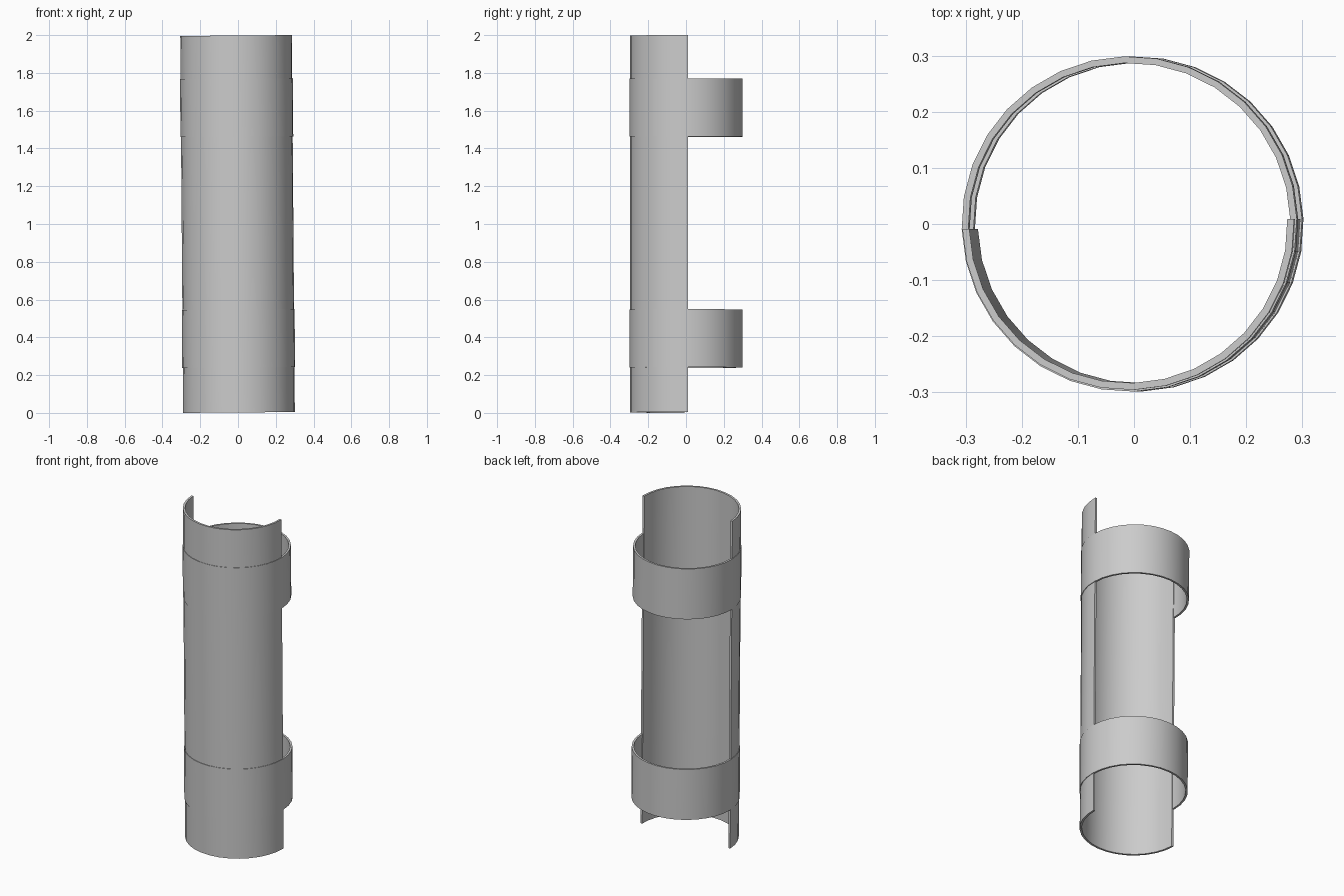
import bpy
import bmesh
import math
from mathutils import Matrix, Vector

cube = bpy.data.objects.get("Cube")
if cube:
    bpy.data.objects.remove(cube, do_unlink=True)

SIDES = 32                       # facets in a full turn
TWIST = math.radians(1.8)        # slight turn about the axis
LEAN = -0.0077                   # slight lean towards the right side
MID = 1.0                        # height of the pivot

grey = bpy.data.materials.new("light_grey")
grey.use_nodes = True
colour = (0.6, 0.6, 0.6, 1)
grey.diffuse_color = colour
grey.node_tree.nodes["Principled BSDF"].inputs["Base Color"].default_value = colour


def tube(name, inner, outer, bottom, top, start, turn):
    """Spin a rectangular wall section about z to make a tube or part of one."""
    bm = bmesh.new()
    corners = [(inner, bottom), (outer, bottom), (outer, top), (inner, top)]
    section = bm.faces.new([bm.verts.new((r, 0, z - MID)) for r, z in corners])
    bmesh.ops.rotate(bm, verts=bm.verts[:], cent=(0, 0, 0),
                     matrix=Matrix.Rotation(start, 3, 'Z'))
    full = turn > 6
    geom = section.edges[:] if full else [section] + section.edges[:]
    bmesh.ops.spin(bm, geom=geom, cent=(0, 0, 0), axis=Vector((0, 0, 1)),
                   angle=turn, steps=round(SIDES * turn / math.tau))
    if full:
        bmesh.ops.delete(bm, geom=[section], context='FACES_ONLY')
    bmesh.ops.remove_doubles(bm, verts=bm.verts[:], dist=0.0005)
    # close the two cut ends of an open shell
    rims = [e for e in bm.edges if len(e.link_faces) == 1]
    if rims:
        bmesh.ops.holes_fill(bm, edges=rims, sides=4)
    bmesh.ops.recalc_face_normals(bm, faces=bm.faces[:])
    mesh = bpy.data.meshes.new(name)
    bm.to_mesh(mesh)
    bm.free()
    mesh.materials.append(grey)
    obj = bpy.data.objects.new(name, mesh)
    bpy.context.collection.objects.link(obj)
    obj.location = (-0.0025, 0, MID)
    obj.rotation_euler = (0, LEAN, 0)
    bpy.ops.object.select_all(action='DESELECT')
    obj.select_set(True)
    bpy.context.view_layer.objects.active = obj
    bpy.ops.object.shade_smooth_by_angle(angle=math.radians(30))
    return obj


# Front half shell, open at the back
tube("half_shell", 0.2835, 0.2958, 0.0023, 1.9977, math.pi + TWIST, math.pi)

# Two full bands round the shell
for name, low, high in (("lower_band", 0.24, 0.547), ("upper_band", 1.462, 1.769)):
    tube(name, 0.287, 0.2988, low, high, TWIST, math.tau)
